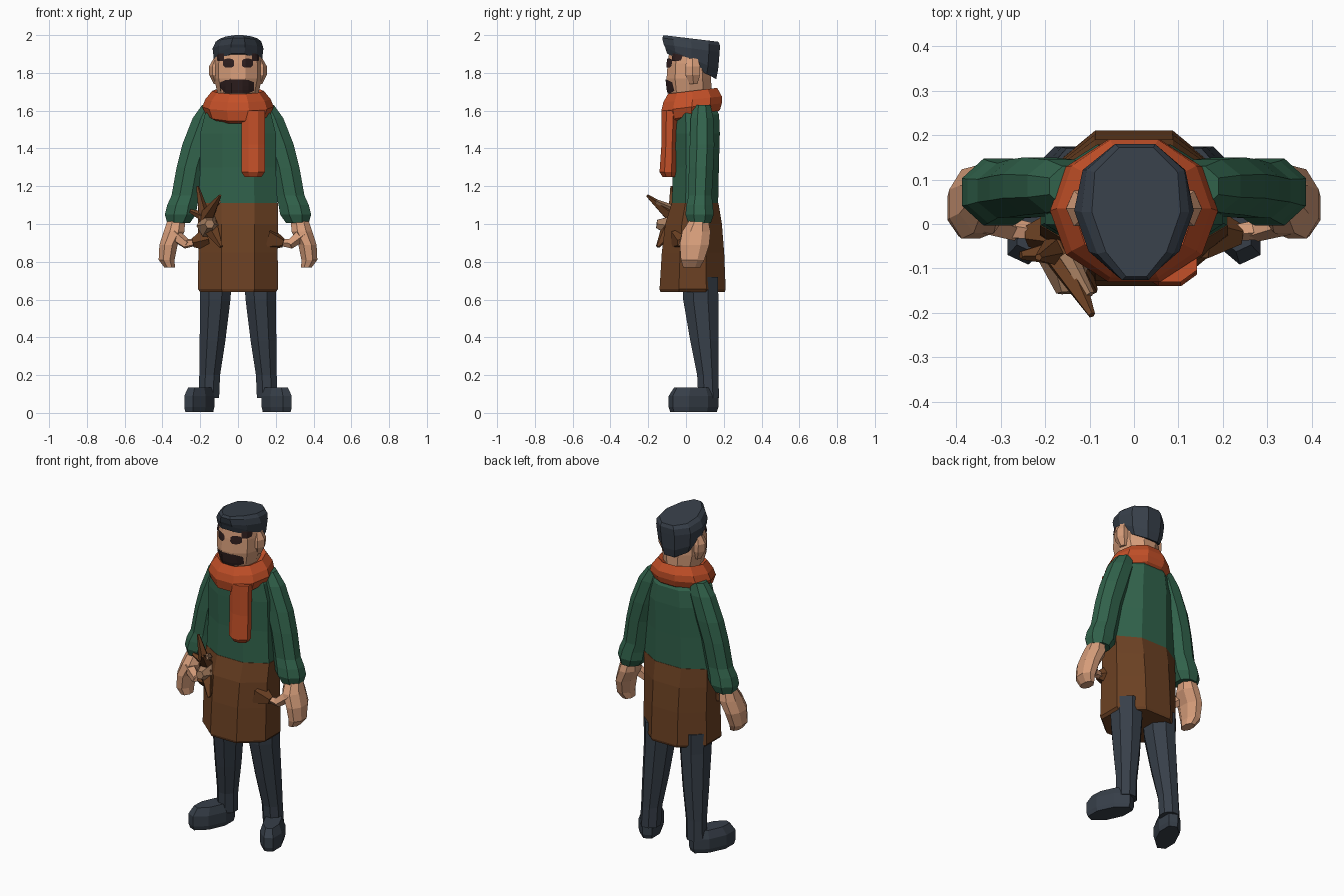
import bpy, bmesh, math
from mathutils import Vector
from mathutils.bvhtree import BVHTree

if "Cube" in bpy.data.objects:
    bpy.data.objects.remove(bpy.data.objects["Cube"])


def material(name, r, g, b):
    lin = [(c / 255 / 12.92 if c < 10 else ((c / 255 + 0.055) / 1.055) ** 2.4) for c in (r, g, b)]
    m = bpy.data.materials.new(name)
    m.diffuse_color = (*lin, 1)
    m.use_nodes = True
    m.node_tree.nodes["Principled BSDF"].inputs["Base Color"].default_value = m.diffuse_color
    return m


SLATE = material("slate_cloth", 55, 63, 73)
GREEN = material("green_wool", 49, 98, 75)
BROWN = material("brown_leather", 108, 65, 35)
ORANGE = material("orange_scarf", 196, 80, 40)
SKIN = material("skin", 214, 157, 122)
DARK = material("dark_hair", 46, 30, 30)
TAN = material("pale_wood", 165, 125, 95)


def finish(bm, name, mat):
    bmesh.ops.recalc_face_normals(bm, faces=bm.faces)
    me = bpy.data.meshes.new(name)
    bm.to_mesh(me)
    bm.free()
    me.materials.append(mat)
    ob = bpy.data.objects.new(name, me)
    bpy.context.collection.objects.link(ob)
    return ob


def skin_rings(bm, loops):
    for a, b in zip(loops, loops[1:]):
        for i in range(len(a)):
            j = (i + 1) % len(a)
            bm.faces.new((a[i], a[j], b[j], b[i]))
    bm.faces.new(loops[0])
    bm.faces.new(loops[-1])


def loft(name, mat, rings, n=8, side=1, turn=0):
    """Rings: x, y, z, half width, half depth, [z slope along y, x taper along y]."""
    bm = bmesh.new()
    loops = []
    for ring in rings:
        x, y, z, rx, ry, slope, taper = (tuple(ring) + (0, 0))[:7]
        loop = []
        for k in range(n):
            a = math.pi / 2 + math.pi * (2 * k + 1) / n
            u = math.cos(a) / math.cos(math.pi / n)
            v = math.sin(a) / math.cos(math.pi / n)
            dx, dy = rx * u * (1 + taper * v), ry * v
            px = dx * math.cos(turn) - dy * math.sin(turn)
            py = dx * math.sin(turn) + dy * math.cos(turn)
            loop.append(bm.verts.new((side * (x + px), y + py, z + slope * py)))
        loops.append(loop)
    skin_rings(bm, loops)
    return finish(bm, name, mat)


def stick(name, mat, a, b, r1, r2, n=5):
    """Tapered rod between two points."""
    a, b = Vector(a), Vector(b)
    q = (b - a).to_track_quat('Z', 'Y')
    bm = bmesh.new()
    loops = [[bm.verts.new(p + q @ Vector((r * math.cos(2 * math.pi * k / n),
                                            r * math.sin(2 * math.pi * k / n), 0)))
              for k in range(n)] for p, r in ((a, r1), (b, r2))]
    skin_rings(bm, loops)
    return finish(bm, name, mat)


# Apron skirt and jumper body
loft("apron", BROWN, [(0, .035, .64, .20, .17), (0, .035, .655, .212, .175), (0, .037, .85, .21, .165),
                      (0, .04, 1.0, .212, .15), (0, .048, 1.11, .212, .124)])
loft("jumper_body", GREEN, [(0, .048, 1.105, .21, .122), (0, .052, 1.3, .20, .122),
                            (0, .052, 1.48, .20, .127), (0, .05, 1.58, .175, .125), (0, .04, 1.64, .12, .10)])

for side, label in ((1, "left"), (-1, "right")):
    # Leg and turned-out shoe
    loft(label + "_leg", SLATE, [(.117, .075, .72, .085, .095), (.12, .078, .6, .08, .093),
                                 (.135, .098, .38, .068, .075), (.15, .115, .2, .055, .056),
                                 (.155, .12, .08, .055, .055)], side=side)
    loft(label + "_shoe", SLATE, [(.205, .04, 0.005, .056, .125), (.205, .04, .03, .062, .133),
                                  (.205, .04, .09, .062, .133), (.2, .045, .135, .045, .11)],
         side=side, turn=math.radians(25))
    # Sleeve with gathered cuff
    loft(label + "_sleeve", GREEN, [(.14, .085, 1.63, .05, .045), (.165, .085, 1.56, .075, .06),
                                    (.215, .085, 1.42, .08, .065), (.25, .08, 1.3, .075, .065),
                                    (.277, .075, 1.15, .075, .062), (.295, .072, 1.1, .08, .07),
                                    (.305, .072, 1.05, .082, .075), (.315, .072, 1.005, .06, .06)], side=side)
    # Hand and thumb
    loft(label + "_hand", SKIN, [(.325, .07, 1.03, .045, .045), (.338, .055, .96, .055, .075),
                                 (.368, .045, .89, .048, .078), (.378, .035, .81, .042, .062),
                                 (.362, .03, .77, .028, .045)], side=side)
    stick(label + "_thumb", SKIN, (side * .34, .01, .945), (side * .27, -.015, .89), .036, .026)
    stick(label + "_thumb_tip", SKIN, (side * .285, -.01, .895), (side * .21, -.02, .905), .026, .018)
    # Pouch the thumb hooks into
    stick(label + "_pouch", BROWN, (side * .16, -.02, .92), (side * .24, -.025, .9), .07, .025)
    # Ear
    loft(label + "_ear", SKIN, [(.11, .04, 1.74, .015, .02), (.115, .035, 1.79, .033, .04),
                                (.118, .035, 1.835, .03, .04), (.11, .035, 1.88, .015, .025)], n=6, side=side)

# Tools and torn flap at the apron pocket
stick("tool_spike", BROWN, (-.17, -.06, 1.03), (-.095, -.205, 1.15), .045, .008)
stick("tool_handle", TAN, (-.15, -.07, 1.08), (-.10, -.16, 1.12), .022, .012)
stick("tool_prong", BROWN, (-.17, -.06, 1.0), (-.215, -.075, 1.2), .04, .008)
stick("tool_side_prong", BROWN, (-.16, -.06, 1.03), (-.255, -.07, 1.07), .035, .01)
stick("tool_head", TAN, (-.155, -.07, .99), (-.15, -.155, 1.0), .065, .025, 6)
stick("tool_lower_prong", BROWN, (-.15, -.08, .99), (-.09, -.15, .88), .05, .01)

# Scarf wrap and hanging end
loft("scarf_wrap", ORANGE, [(0, .03, 1.555, .12, .12, .2), (0, .03, 1.575, .16, .15, .2),
                            (0, .03, 1.62, .18, .16, .12), (0, .035, 1.66, .165, .155, .1),
                            (0, .035, 1.705, .13, .13, .12), (0, .035, 1.69, .10, .10, .12)], n=10)
loft("scarf_end", ORANGE, [(.08, -.09, 1.25, .045, .035), (.08, -.095, 1.275, .062, .045),
                           (.08, -.09, 1.42, .062, .04), (.08, -.085, 1.6, .062, .045)])

# Head
head = loft("head", SKIN, [(0, .035, 1.62, .09, .10), (0, .02, 1.70, .105, .115), (0, .015, 1.77, .12, .118),
                           (0, .015, 1.85, .12, .112), (0, .015, 1.94, .11, .10)], n=10)
bm = bmesh.new()
bm.from_mesh(head.data)
tree = BVHTree.FromBMesh(bm)
bm.free()


def face_patch(name, x0, x1, z0, z1, bulge=0.0, cols=6, rows=4):
    """Thin painted plate that follows the front of the head."""
    b = bmesh.new()
    grid = []
    for i in range(cols + 1):
        t = i / cols
        x = x0 + (x1 - x0) * t
        trim = bulge * (2 * t - 1) ** 4
        col = []
        for j in range(rows + 1):
            z = z0 + trim + (z1 - z0 - 2 * trim) * j / rows
            hit = tree.ray_cast(Vector((x, -1, z)), Vector((0, 1, 0)))[0]
            col.append(b.verts.new((x, (hit.y if hit else 0) - .006, z)))
        grid.append(col)
    for i in range(cols):
        for j in range(rows):
            b.faces.new((grid[i][j], grid[i + 1][j], grid[i + 1][j + 1], grid[i][j + 1]))
    return finish(b, name, DARK)


# Moustache, eyes and brows
face_patch("moustache", -.095, .085, 1.69, 1.765, .015)
for s, label in ((1, "left"), (-1, "right")):
    face_patch(label + "_eye", s * .02, s * .08, 1.828, 1.875, .012)
    face_patch(label + "_brow", s * .075, s * .112, 1.862, 1.92, .004)

# Cap with high front
loft("cap", SLATE, [(0, .03, 1.835, .105, .13, -.52), (0, .03, 1.875, .122, .14, -.42, .05),
                    (0, .03, 1.93, .128, .148, -.14, .1), (.003, .027, 1.965, .115, .153, -.13, .2),
                    (.005, .027, 1.982, .095, .145, -.12, .25)], n=10)
